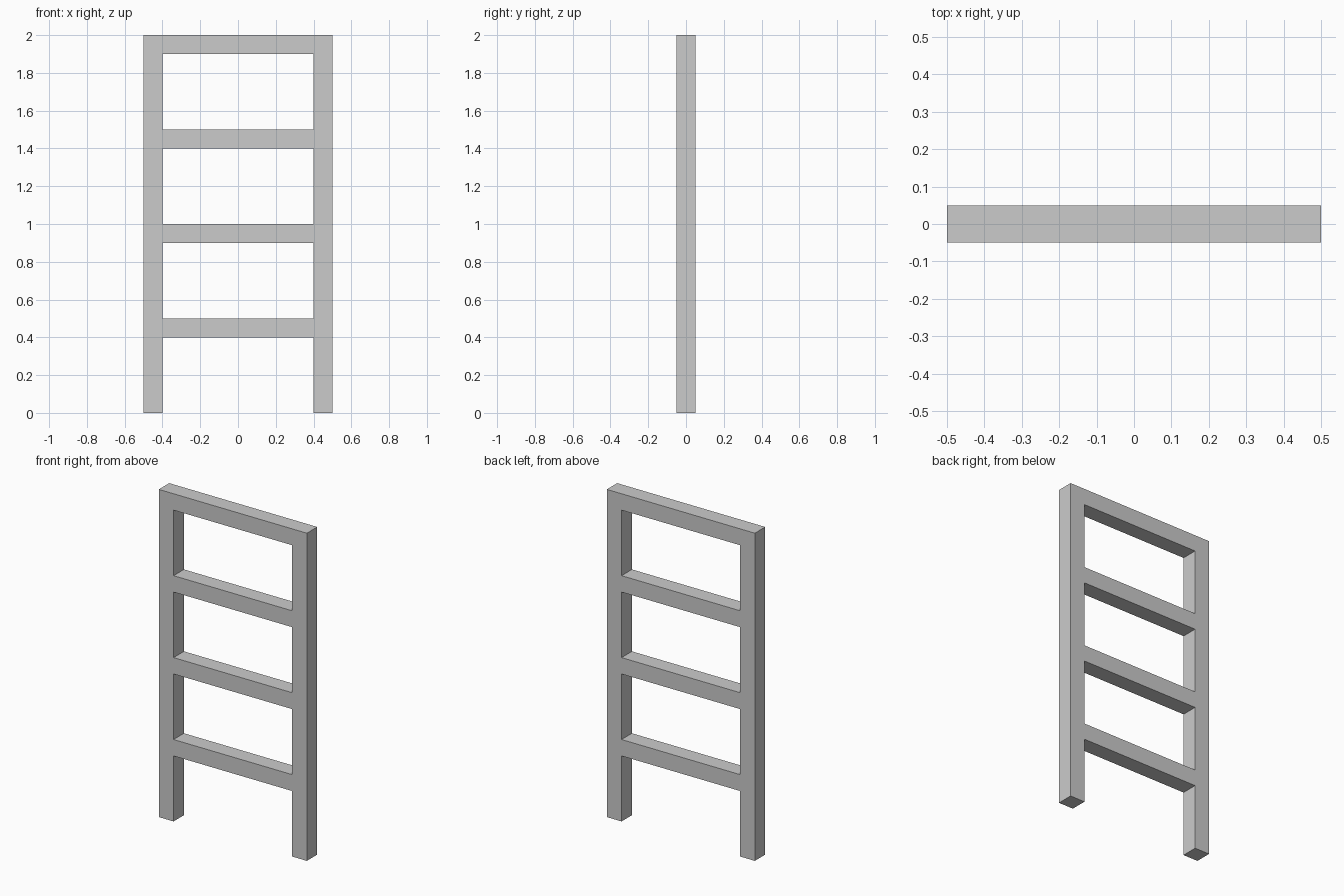
import bpy, bmesh

if "Cube" in bpy.data.objects:
    bpy.data.objects.remove(bpy.data.objects["Cube"])

HALF_DEPTH = 0.05
XS = [-0.5, -0.4, 0.4, 0.5]                # rail and rung boundaries
ZS = [0.0]
for i in range(4):                         # four rungs, 0.5 apart, 0.1 thick
    ZS += [0.4 + 0.5 * i, 0.5 + 0.5 * i]

bm = bmesh.new()

# Front outline: rails fill the outer columns, rungs fill every second middle cell
grid = [[bm.verts.new((x, -HALF_DEPTH, z)) for z in ZS] for x in XS]
for c in range(3):
    for r in range(len(ZS) - 1):
        if c != 1 or r % 2 == 1:
            bm.faces.new((grid[c][r], grid[c + 1][r],
                          grid[c + 1][r + 1], grid[c][r + 1]))

# Thickness: extrude the outline to the back as one welded frame
ext = bmesh.ops.extrude_face_region(bm, geom=bm.faces[:], use_keep_orig=True)
back = [v for v in ext["geom"] if isinstance(v, bmesh.types.BMVert)]
bmesh.ops.translate(bm, verts=back, vec=(0, 2 * HALF_DEPTH, 0))
bmesh.ops.recalc_face_normals(bm, faces=bm.faces[:])

mesh = bpy.data.meshes.new("ladder")
bm.to_mesh(mesh)
bm.free()
ladder = bpy.data.objects.new("ladder", mesh)
bpy.context.collection.objects.link(ladder)
